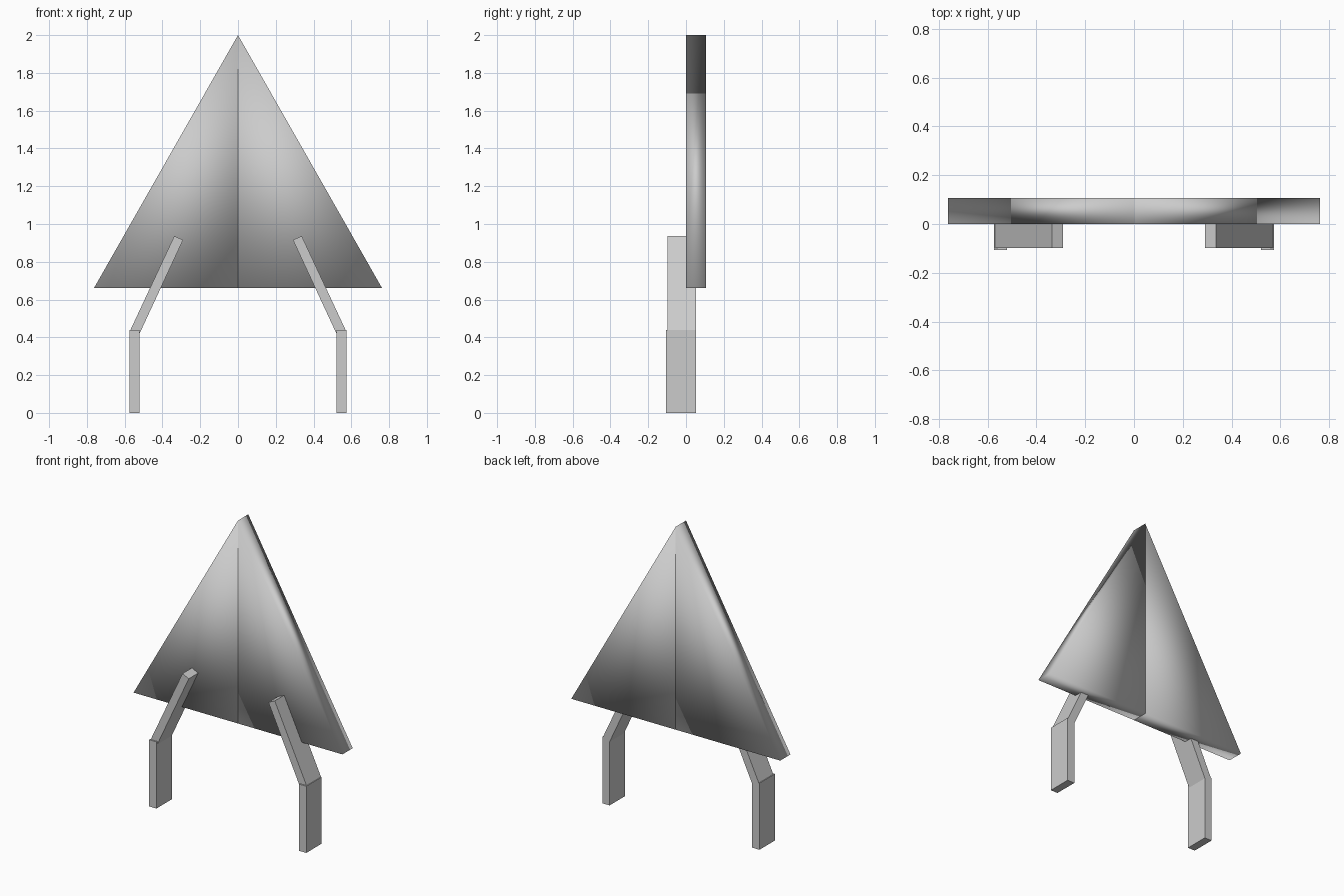
import bpy, bmesh

if "Cube" in bpy.data.objects:
    bpy.data.objects.remove(bpy.data.objects["Cube"])


def extrude_profile(name, points, y0, y1, smooth=False):
    """Solid made from an (x, z) outline pushed from y0 to y1."""
    bm = bmesh.new()
    front = [bm.verts.new((x, y0, z)) for x, z in points]
    back = [bm.verts.new((x, y1, z)) for x, z in points]
    bm.faces.new(front)
    bm.faces.new(back[::-1])
    n = len(points)
    for i in range(n):
        j = (i + 1) % n
        bm.faces.new((front[i], back[i], back[j], front[j]))
    bmesh.ops.recalc_face_normals(bm, faces=bm.faces[:])
    for f in bm.faces:
        f.smooth = smooth
    me = bpy.data.meshes.new(name)
    bm.to_mesh(me)
    bm.free()
    ob = bpy.data.objects.new(name, me)
    bpy.context.collection.objects.link(ob)
    return ob


# One side of each part; the other side is its mirror image
for side, s in (("left", -1), ("right", 1)):
    # Half of the triangular panel, a closed wedge with soft shading
    panel = [(0, 0.66), (0.763, 0.66), (0, 2.0)]
    # Slanted upper strut and upright foot
    strut = [(0.337, 0.937), (0.291, 0.915), (0.522, 0.418), (0.569, 0.44)]
    foot = [(0.521, 0), (0.574, 0), (0.574, 0.44), (0.521, 0.44)]

    for part, pts, y0, y1, smooth in (
        ("panel_half", panel, 0.0, 0.107, True),
        ("upper_strut", strut, -0.098, 0.053, False),
        ("foot", foot, -0.107, 0.053, False),
    ):
        extrude_profile(f"{side}_{part}", [(s * x, z) for x, z in pts], y0, y1, smooth)
